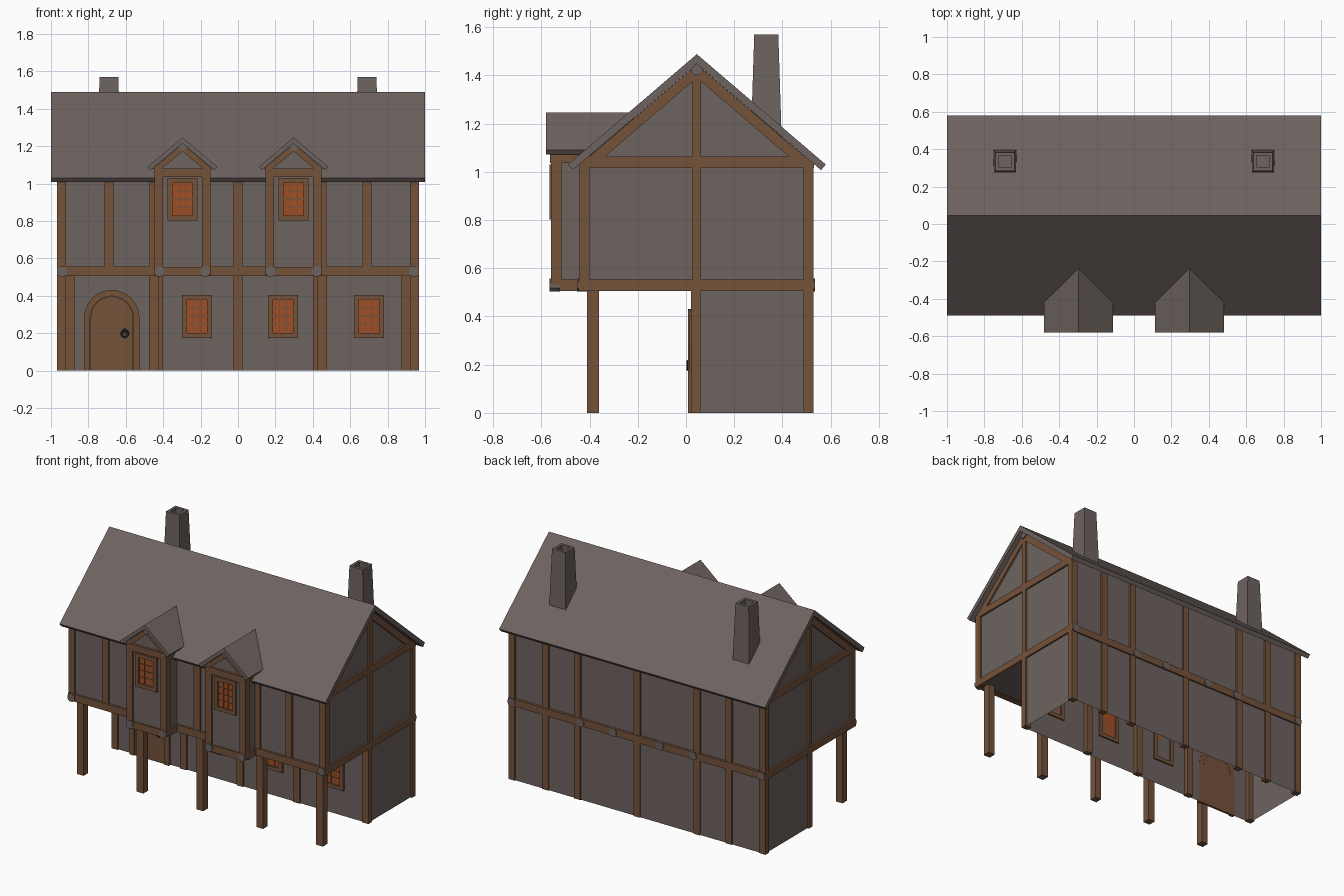
import bpy, bmesh, math

if "Cube" in bpy.data.objects:
    bpy.data.objects.remove(bpy.data.objects["Cube"])


def material(name, rgb):
    m = bpy.data.materials.new(name)
    m.diffuse_color = (*rgb, 1)
    m.use_nodes = True
    m.node_tree.nodes["Principled BSDF"].inputs["Base Color"].default_value = m.diffuse_color
    return m


STONE = material("grey_brown_stone", (0.155, 0.125, 0.116))
TIMBER = material("brown_timber", (0.175, 0.085, 0.042))
GLASS = material("orange_glass", (0.36, 0.075, 0.018))
IRON = material("dark_iron", (0.03, 0.03, 0.033))


def finish(name, bm, mat):
    bmesh.ops.recalc_face_normals(bm, faces=bm.faces)
    me = bpy.data.meshes.new(name)
    bm.to_mesh(me)
    bm.free()
    me.materials.append(mat)
    ob = bpy.data.objects.new(name, me)
    bpy.context.collection.objects.link(ob)
    return ob


def prism(name, pts, axis, a, b, mat, caps=True):
    """Extrude a 2D outline along an axis: x uses (y,z), y uses (x,z), z uses (x,y)."""
    put = {"x": lambda p, t: (t, p[0], p[1]),
           "y": lambda p, t: (p[0], t, p[1]),
           "z": lambda p, t: (p[0], p[1], t)}[axis]
    bm = bmesh.new()
    lo = [bm.verts.new(put(p, a)) for p in pts]
    hi = [bm.verts.new(put(p, b)) for p in pts]
    n = len(pts)
    for i in range(n):
        j = (i + 1) % n
        bm.faces.new((lo[i], lo[j], hi[j], hi[i]))
    if caps:
        bm.faces.new(lo)
        bm.faces.new(hi)
    return finish(name, bm, mat)


def box(name, x0, x1, y0, y1, z0, z1, mat=TIMBER, caps=True):
    return prism(name, [(x0, y0), (x1, y0), (x1, y1), (x0, y1)], "z", z0, z1, mat, caps)


def ngon(cx, cz, r, n=8):
    return [(cx + r * math.cos(math.tau * (i + .5) / n),
             cz + r * math.sin(math.tau * (i + .5) / n)) for i in range(n)]


def arch(cx, r, spring, n=12):
    """Arch outline from right foot over the top to left foot."""
    return ([(cx + r, 0)] +
            [(cx + r * math.cos(math.pi * i / n), spring + r * math.sin(math.pi * i / n))
             for i in range(n + 1)] + [(cx - r, 0)])


def window(name, cx, z0, z1, y):
    """Framed lattice window on a wall facing -y at depth y."""
    h, f = 0.08, 0.026
    for s in (-1, 1):
        xs = sorted((cx + s * h, cx + s * (h - f)))
        box(name + "_jamb", *xs, y - .016, y + .01, z0, z1)
    for a, b in ((z0, z0 + f), (z1 - f, z1)):
        box(name + "_rail", cx - h + f, cx + h - f, y - .016, y + .01, a, b)
    box(name + "_glass", cx - h + f, cx + h - f, y - .005, y, z0 + f, z1 - f, GLASS)
    w = 2 * (h - f)
    for i in (1, 2):
        x = cx - h + f + w * i / 3
        box(name + "_bar", x - .003, x + .003, y - .009, y - .004, z0 + f, z1 - f)
    for i in (1, 2, 3):
        z = z0 + f + (z1 - z0 - 2 * f) * i / 4
        box(name + "_crossbar", cx - h + f, cx + h - f, y - .009, y - .004, z - .003, z + .003)


# Main walls: open-bottomed ground storey, overhanging upper storey with gables
box("ground_walls", -.955, .955, .03, .52, 0, .515, STONE, caps=False)
prism("upper_walls", [(-.43, .51), (.515, .51), (.515, 1.045), (.045, 1.447), (-.43, 1.04)],
      "x", -.955, .955, STONE)

# Main roof
prism("main_roof", [(-.49, 1.03), (.045, 1.488), (.58, 1.03), (.56, 1.007),
                    (.045, 1.448), (-.47, 1.007)], "x", -1, 1, STONE)

# Timber posts, front and back
W = .0235
for x in (-.9435, -.69, -.45, 0, .45, .69, .9435):
    box("upper_front_post", x - W, x + W, -.442, -.40, .53, 1.032)
    box("upper_back_post", x - W, x + W, .487, .528, .53, 1.032)
    box("ground_back_post", x - W, x + W, .487, .528, 0, .53)
for x in (-.9435, -.425, 0, .425, .9435):
    box("ground_front_post", x - W, x + W, .02, .06, 0, .51)
for x in (-.9, -.45, 0, .45, .9):
    box("porch_post", x - .025, x + .025, -.41, -.36, 0, .515)

# Horizontal beams between the storeys
box("front_floor_beam", -.965, .965, -.445, -.40, .506, .555)
box("back_floor_beam", -.965, .965, .487, .531, .506, .555)

# Gable framing on both ends
for s in (-1, 1):
    a, b = sorted((s * .95, s * .967))
    box("side_floor_beam", a, b, -.445, .531, .506, .553)
    box("gable_tie_beam", a, b, -.44, .53, 1.016, 1.064)
    box("gable_king_post", a, b, .027, .062, .55, 1.43)
    for t in (-1, 1):
        prism("gable_rafter", [(.045 + t * .48, 1.034), (.045, 1.446), (.045, 1.39),
                               (.045 + t * .415, 1.034)], "x", a, b, TIMBER)
    a, b = sorted((s * .95, s * .975))
    prism("ridge_beam_end", ngon(.045, 1.425, .025), "x", a, b, STONE)

# Octagonal joist ends at the floor line
for x in (-.94, .94):
    prism("front_joist_end", ngon(x, .53, .029), "y", -.452, -.41, STONE)
for x in (-.94, -.423, -.177, .177, .423, .94):
    prism("back_joist_end", ngon(x, .53, .029), "y", .50, .536, STONE)

# Two dormer bays
for c in (-.297, .297):
    prism("dormer_walls", [(c - .14, .51), (c + .14, .51), (c + .14, 1.095),
                           (c, 1.213), (c - .14, 1.095)], "y", -.55, -.25, STONE)
    prism("dormer_roof", [(c - .185, 1.09), (c, 1.246), (c + .185, 1.09), (c + .171, 1.071),
                          (c, 1.215), (c - .171, 1.071)], "y", -.58, -.22, STONE)
    box("dormer_floor_beam", c - .12, c + .12, -.56, -.52, .506, .553)
    box("dormer_tie_beam", c - .15, c + .15, -.565, -.52, 1.036, 1.08)
    for s in (-1, 1):
        xs = sorted((c + s * .105, c + s * .15))
        box("dormer_post", *xs, -.56, -.516, .53, 1.06)
        xs = sorted((c + s * .12, c + s * .15))
        box("dormer_side_beam", *xs, -.525, -.42, .506, .553)
        box("dormer_side_plate", *xs, -.525, -.42, 1.036, 1.08)
        prism("dormer_rafter", [(c + s * .16, 1.078), (c, 1.213), (c, 1.172),
                                (c + s * .112, 1.078)], "y", -.562, -.54, TIMBER)
        prism("dormer_joist_end", ngon(c + s * .123, .53, .029), "y", -.566, -.522, STONE)
    prism("dormer_ridge_end", ngon(c, 1.195, .02), "y", -.57, -.54, STONE)
    window("dormer_window", c, .802, 1.03, -.55)

# Ground floor windows
for x in (-.22, .24, .70):
    window("ground_window", x, .175, .405, .03)

# Arched door: frame ring, leaf, iron handle
outer, inner = arch(-.675, .148, .283), arch(-.675, .115, .283)
prism("door_frame", outer + inner[::-1], "y", .009, .032, TIMBER)
prism("door_leaf", arch(-.675, .113, .283), "y", .017, .032, TIMBER)
prism("handle_plate", ngon(-.605, .21, .018), "y", .011, .018, IRON)
bpy.ops.mesh.primitive_torus_add(major_segments=12, minor_segments=6, major_radius=.018,
                                 minor_radius=.005, location=(-.605, .007, .197),
                                 rotation=(math.pi / 2, 0, 0))
ring = bpy.context.object
ring.name = "handle_ring"
ring.data.materials.append(IRON)

# Tapered chimneys with an open flue
for cx in (-.69, .69):
    bm = bmesh.new()
    loops = [[bm.verts.new((cx + h * i, .333 + h * j, z))
              for i, j in ((-1, -1), (1, -1), (1, 1), (-1, 1))]
             for h, z in ((.065, 1.10), (.05, 1.57), (.032, 1.57), (.032, 1.49))]
    for lo, hi in zip(loops, loops[1:]):
        for i in range(4):
            bm.faces.new((lo[i], lo[(i + 1) % 4], hi[(i + 1) % 4], hi[i]))
    bm.faces.new(loops[0])
    bm.faces.new(loops[-1])
    finish("chimney", bm, STONE)
